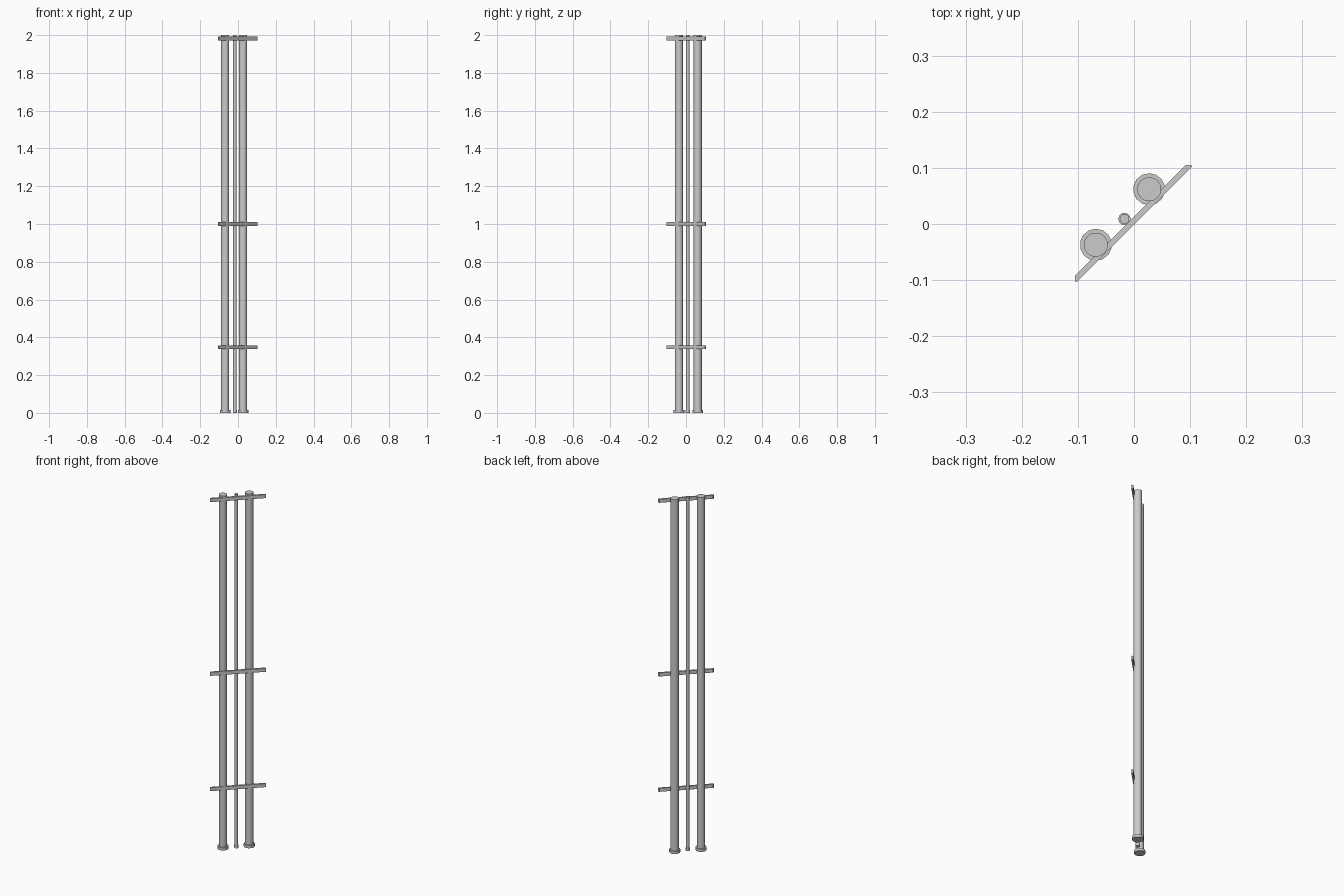
import bpy, bmesh
from math import sqrt

if "Cube" in bpy.data.objects:
    bpy.data.objects.remove(bpy.data.objects["Cube"])

S = 1 / sqrt(2)


def cylinder(name, xy, radius, z0, z1, sides):
    bpy.ops.mesh.primitive_cylinder_add(vertices=sides, radius=radius, depth=z1 - z0,
                                        location=(xy[0], xy[1], (z0 + z1) / 2))
    ob = bpy.context.object
    ob.name = name
    return ob


def pipe(name, xy, radius, collar_radius):
    # Smooth vertical pipe with a low faceted collar at its foot
    cylinder(name, xy, radius, 0.0, 2.0, 32)
    bpy.ops.object.shade_smooth_by_angle()
    cylinder(name + "_collar", xy, collar_radius, 0.0, 0.015, 14)


def bracket(name, z):
    # Diagonal strap: u runs along it, v towards the pipes; ends are bevelled
    half = [(0.145, -0.001), (0.1465, 0.001), (0.140, 0.009)]
    outline = half + [(-u, v) for u, v in reversed(half)]
    bm = bmesh.new()
    verts = [bm.verts.new(((u - v) * S, (u + v) * S, z - 0.01)) for u, v in outline]
    face = bm.faces.new(verts)
    ext = bmesh.ops.extrude_face_region(bm, geom=[face])
    top = [e for e in ext["geom"] if isinstance(e, bmesh.types.BMVert)]
    bmesh.ops.translate(bm, verts=top, vec=(0, 0, 0.02))
    bmesh.ops.recalc_face_normals(bm, faces=bm.faces[:])
    mesh = bpy.data.meshes.new(name)
    bm.to_mesh(mesh)
    bm.free()
    bpy.context.collection.objects.link(bpy.data.objects.new(name, mesh))


# Two main pipes and the thin one between them
pipe("large_pipe_right", (0.027, 0.062), 0.0214, 0.0285)
pipe("large_pipe_left", (-0.068, -0.037), 0.0214, 0.0285)
pipe("thin_pipe", (-0.017, 0.009), 0.0085, 0.011)

# Three straps tying the pipes together
for name, z in (("lower", 0.348), ("middle", 1.0), ("upper", 1.982)):
    bracket(name + "_bracket", z)
